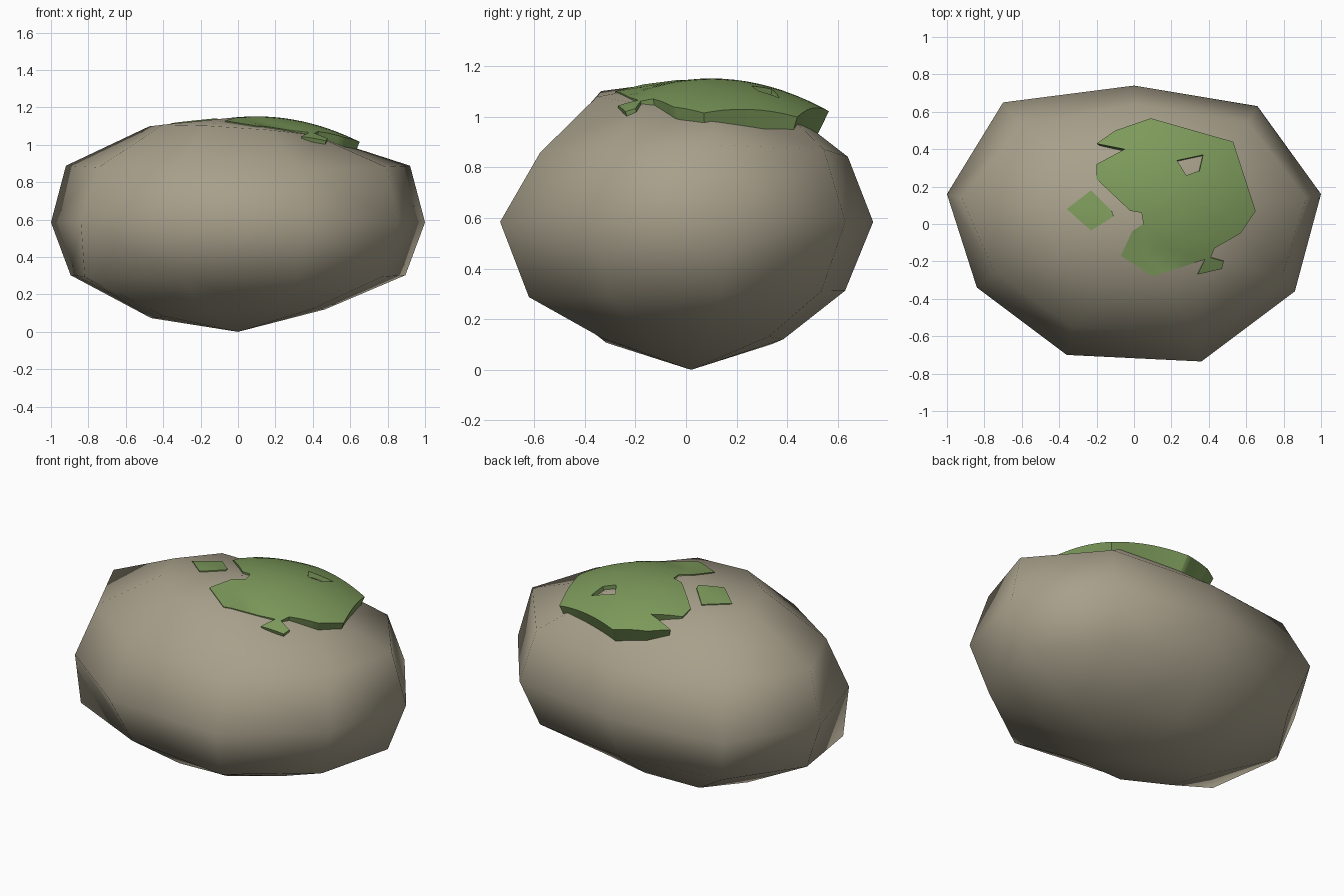
import bpy, bmesh, math
from mathutils import Vector
from mathutils.bvhtree import BVHTree

if "Cube" in bpy.data.objects:
    bpy.data.objects.remove(bpy.data.objects["Cube"])


def material(name, rgb):
    m = bpy.data.materials.new(name)
    m.diffuse_color = (*rgb, 1)
    m.use_nodes = True
    m.node_tree.nodes["Principled BSDF"].inputs["Base Color"].default_value = m.diffuse_color
    return m


def make_object(name, bm, mat, angle):
    mesh = bpy.data.meshes.new(name)
    bm.to_mesh(mesh)
    ob = bpy.data.objects.new(name, mesh)
    bpy.context.collection.objects.link(ob)
    mesh.materials.append(mat)
    bpy.ops.object.select_all(action='DESELECT')
    ob.select_set(True)
    bpy.context.view_layer.objects.active = ob
    bpy.ops.object.shade_smooth_by_angle(angle=math.radians(angle))
    return ob


stone = material("stone grey", (0.39, 0.35, 0.258))
green = material("moss green", (0.205, 0.325, 0.105))

# Boulder: nine-sided squashed sphere, six bands from pole to pole
girth = [(0, .74), (-.7, .65), (-1, .16), (-.84, -.34), (-.36, -.70),
         (.36, -.735), (.86, -.36), (1, .16), (.66, .63)]
# width, front depth, back depth, height, height change along x, y, |x|, |y|
bands = [(.475, .48, .50, 1.07, -.07, -.06, 0, 0),
         (.92, .785, .865, .842, 0, 0, .05, 0),
         (1, 1, 1, .585, 0, 0, 0, 0),
         (.895, .845, .85, .30, 0, .02, 0, 0),
         (.465, .45, .52, .09, .05, 0, 0, .08)]
# knocks and bumps: (band, side) -> (outward scale, rise)
dents = {(0, 8): (1, .065), (1, 3): (.965, 0), (1, 1): (.94, 0),
         (3, 3): (1.09, 0), (3, 4): (.95, .01)}

rock = bmesh.new()
top = rock.verts.new((0, .02, 1.148))
bottom = rock.verts.new((0, .02, 0))
rings = []
for b, (wide, front, back, z, dx, dy, ax, ay) in enumerate(bands):
    ring = []
    for i, (x, y) in enumerate(girth):
        grow, rise = dents.get((b, i), (1, 0))
        px, py = x * wide * grow, y * (front if y < 0 else back) * grow
        pz = z + dx * px + dy * py + ax * abs(px) + ay * abs(py) + rise
        ring.append(rock.verts.new((px, py, pz)))
    rings.append(ring)
n = len(girth)
for i in range(n):
    j = (i + 1) % n
    rock.faces.new((top, rings[0][i], rings[0][j]))
    rock.faces.new((bottom, rings[-1][j], rings[-1][i]))
    for a, b in zip(rings, rings[1:]):
        rock.faces.new((a[i], b[i], b[j], a[j]))
bmesh.ops.triangulate(rock, faces=rock.faces[:])
bmesh.ops.recalc_face_normals(rock, faces=rock.faces[:])
tree = BVHTree.FromBMesh(rock)
make_object("boulder", rock, stone, 75)


def rock_height(x, y):
    return tree.ray_cast(Vector((x, y, 3)), Vector((0, 0, -1)))[0].z


def moss_height(x, y):
    # shallow dome, never sinking into the stone
    dome = 1.152 - .45 * (x - .1) ** 2 - .6 * (y - .1) ** 2
    return max(dome, rock_height(x, y) + .006)


def moss_patch(name, loops):
    bm = bmesh.new()
    for loop in loops:
        vs = [bm.verts.new((x, y, 0)) for x, y in loop]
        for a, b in zip(vs, vs[1:] + vs[:1]):
            bm.edges.new((a, b))
    bmesh.ops.triangle_fill(bm, use_beauty=True, edges=bm.edges[:], normal=(0, 0, 1))
    # slice into small cells so the sheet follows the stone
    for axis in ((1, 0, 0), (0, 1, 0)):
        for k in range(-9, 15):
            co = Vector(axis) * (k * .048 + .003)
            bmesh.ops.bisect_plane(bm, geom=bm.verts[:] + bm.edges[:] + bm.faces[:],
                                   dist=1e-5, plane_co=co, plane_no=axis)
    bmesh.ops.triangulate(bm, faces=bm.faces[:])
    for f in bm.faces:
        f.normal_update()
        if f.normal.z < 0:
            f.normal_flip()
    rim = [e for e in bm.edges if len(e.link_faces) == 1]
    sheet = list(bm.faces)
    # skirt tucked in underneath, closing the overhang against the stone
    skirt = bmesh.ops.extrude_edge_only(bm, edges=rim)["geom"]
    low = {g for g in skirt if isinstance(g, bmesh.types.BMVert)}
    for v in bm.verts:
        x, y = v.co.xy
        h = moss_height(x, y)
        if v in low:
            s = 1 - .9 * (h - rock_height(x, y))
            x, y = .2 + (x - .2) * s, .15 + (y - .15) * s
            v.co = (x, y, min(h, rock_height(x, y)) - .008)
        else:
            v.co.z = h
    bmesh.ops.recalc_face_normals(bm, faces=bm.faces[:])
    bm.normal_update()
    if sum(f.normal.z * f.calc_area() for f in sheet) < 0:
        bmesh.ops.reverse_faces(bm, faces=bm.faces[:])
    make_object(name, bm, green, 40)


# Main moss sheet with a small bare hole and a ragged tail
outline = [(.09, .565), (.53, .44), (.65, .07), (.57, -.05), (.43, -.13), (.41, -.18),
           (.48, -.20), (.47, -.24), (.34, -.27), (.38, -.19), (.10, -.28), (-.07, -.17),
           (-.01, -.04), (.05, 0), (.04, .06), (-.02, .07), (-.20, .24), (-.20, .32),
           (-.05, .40), (-.20, .43), (-.10, .50)]
hole = [(.23, .34), (.37, .37), (.35, .285), (.28, .26)]
moss_patch("moss_sheet", [outline, hole])

# Small separate moss patch
moss_patch("moss_spot", [[(-.36, .08), (-.23, .18), (-.12, .07), (-.11, .04), (-.23, -.035)]])
